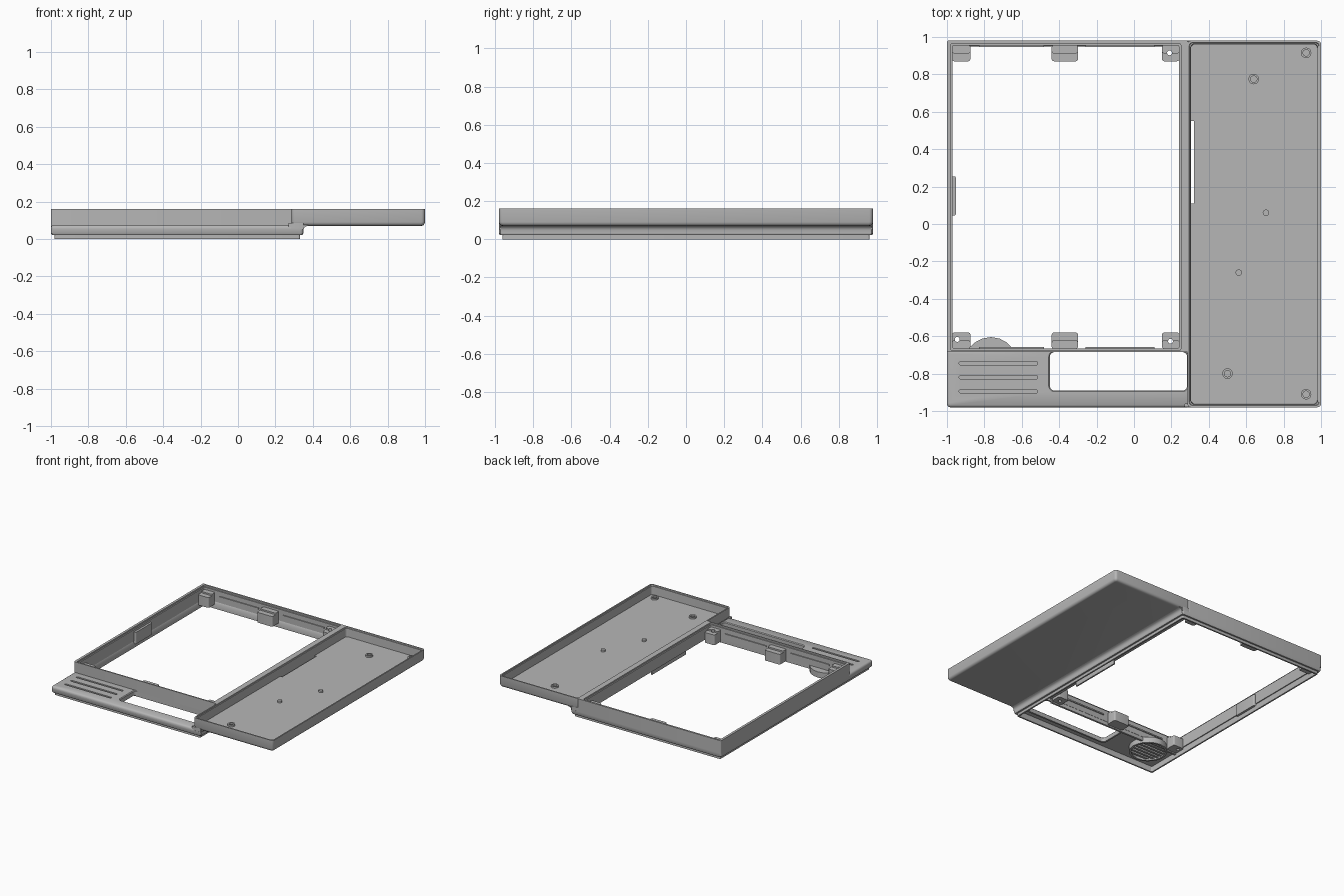
import bpy, bmesh, math

if "Cube" in bpy.data.objects:
    bpy.data.objects.remove(bpy.data.objects["Cube"], do_unlink=True)

grey = bpy.data.materials.new("plain_grey")
grey.use_nodes = True
grey.diffuse_color = (0.47, 0.47, 0.47, 1)
bsdf = next(n for n in grey.node_tree.nodes if n.type == 'BSDF_PRINCIPLED')
bsdf.inputs["Base Color"].default_value = grey.diffuse_color
parts = []


def rounded(rect, inset, r, seg=6):
    """Corner-rounded rectangle outline, counter-clockwise."""
    x0, x1, y0, y1 = rect
    x0, x1, y0, y1 = x0 + inset, x1 - inset, y0 + inset, y1 - inset
    r = max(r, 0.002)
    pts = []
    for k, (cx, cy) in enumerate([(x1 - r, y1 - r), (x0 + r, y1 - r),
                                  (x0 + r, y0 + r), (x1 - r, y0 + r)]):
        for i in range(seg):
            a = (k + i / (seg - 1) * 0.98 + 0.01) * math.pi / 2
            pts.append((cx + r * math.cos(a), cy + r * math.sin(a)))
    return pts


def finish(name, bm):
    bmesh.ops.recalc_face_normals(bm, faces=bm.faces)
    me = bpy.data.meshes.new(name)
    bm.to_mesh(me)
    bm.free()
    me.materials.append(grey)
    ob = bpy.data.objects.new(name, me)
    bpy.context.collection.objects.link(ob)
    parts.append(ob)
    return ob


def loft(name, rows, ring=False):
    """Join outlines (rect, inset, radius, z); a ring closes on itself, else ends are capped."""
    bm = bmesh.new()
    loops = [[bm.verts.new((x, y, z)) for x, y in rounded(rect, d, r)]
             for rect, d, r, z in rows]
    pairs = list(zip(loops, loops[1:]))
    if ring:
        pairs.append((loops[-1], loops[0]))
    else:
        bm.faces.new(loops[0])
        bm.faces.new(loops[-1])
    for a, b in pairs:
        for i in range(len(a)):
            j = (i + 1) % len(a)
            bm.faces.new((a[i], a[j], b[j], b[i]))
    return finish(name, bm)


def block(name, rect, z0, z1, r=0.002):
    return loft(name, [(rect, 0, r, z0), (rect, 0, r, z1)])


def disc(cx, cy, r):
    return (cx - r, cx + r, cy - r, cy + r)


def cut(ob, rect, z0, z1, r=0.002):
    """Carve a rounded prism out of a part."""
    cutter = block("cutter", rect, z0, z1, r)
    cutter.hide_render = True
    parts.remove(cutter)
    mod = ob.modifiers.new("cut", 'BOOLEAN')
    mod.operation = 'DIFFERENCE'
    mod.solver = 'EXACT'
    mod.object = cutter
    bpy.context.view_layer.update()
    dg = bpy.context.evaluated_depsgraph_get()
    me = bpy.data.meshes.new_from_object(ob.evaluated_get(dg))
    ob.modifiers.clear()
    ob.data = me
    bpy.data.objects.remove(cutter, do_unlink=True)


# Side tray: rounded underside, stepped rim, recessed floor
T = (0.285, 1, -0.98, 0.98)
tray = loft("side_tray", [
    (T, 0.02, 0.01, 0.07), (T, 0.01, 0.015, 0.0725), (T, 0.003, 0.02, 0.08),
    (T, 0, 0.02, 0.09), (T, 0, 0.02, 0.16), (T, 0.01, 0.018, 0.16),
    (T, 0.012, 0.018, 0.152), (T, 0.018, 0.018, 0.152), (T, 0.02, 0.018, 0.085)])
cut(tray, (0.304, 0.322, 0.11, 0.55), 0.05, 0.1)

# Screw bosses and locating pins on the tray floor
for cx, cy in [(0.64, 0.775), (0.92, 0.915), (0.92, -0.91), (0.5, -0.8)]:
    c = disc(cx, cy, 0.028)
    loft("screw_boss", [(c, 0, 0.028, 0.084), (c, 0, 0.028, 0.098),
                        (c, 0.011, 0.017, 0.098), (c, 0.011, 0.017, 0.084)], ring=True)
for cx, cy in [(0.705, 0.06), (0.56, -0.26)]:
    block("locating_pin", disc(cx, cy, 0.017), 0.084, 0.1, 0.017)

# Walls around the large window
outer, inner = (-1, 0.29, -0.685, 0.98), (-0.97, 0.24, -0.665, 0.955)
loft("window_frame", [
    (outer, 0, 0.008, 0.055), (outer, 0, 0.008, 0.16), (inner, -0.01, 0.008, 0.16),
    (inner, -0.01, 0.008, 0.148), (inner, 0, 0.008, 0.148), (inner, 0, 0.008, 0.055)], ring=True)
block("window_front_wall", (-0.97, 0.24, -0.683, -0.667), 0.025, 0.06)
block("divider_skirt", (0.25, 0.262, -0.36, 0.08), 0.02, 0.06)

# Lower skirt with its inset locating lip
B = (-1, 0.35, -0.98, 0.98)
loft("lower_skirt", [
    (B, 0.018, 0.01, 0), (B, 0.018, 0.01, 0.022), (B, 0.005, 0.015, 0.022),
    (B, 0, 0.018, 0.03), (B, 0, 0.018, 0.056), (B, 0.022, 0.01, 0.056),
    (B, 0.03, 0.01, 0.04), (B, 0.03, 0.01, 0)], ring=True)

# Cove joining the skirt to the tray underside
bm = bmesh.new()
profile = [(0.33, 0.03), (0.35, 0.03), (0.35, 0.048), (0.354, 0.06),
           (0.362, 0.067), (0.378, 0.071), (0.378, 0.08), (0.33, 0.08)]
ends = [[bm.verts.new((x, y, z)) for x, z in profile] for y in (-0.972, 0.972)]
for e in ends:
    bm.faces.new(e)
for i in range(len(profile)):
    j = (i + 1) % len(profile)
    bm.faces.new((ends[0][i], ends[0][j], ends[1][j], ends[1][i]))
finish("tray_cove", bm)
for y in (-0.97, 0.97):
    block("cove_end", (0.27, 0.35, y - 0.009, y + 0.009), 0.05, 0.085)

# Front shelf with rounded edge, opening and grip grooves
S, hole = (-1, 0.3, -0.98, -0.67), (-0.45, 0.284, -0.89, -0.685)
shelf = loft("front_shelf", [
    (S, 0, 0.018, 0.05), (S, 0, 0.018, 0.06), (S, 0.004, 0.016, 0.069),
    (S, 0.012, 0.012, 0.074), (hole, -0.006, 0.03, 0.074), (hole, 0, 0.025, 0.068),
    (hole, 0, 0.025, 0.05)], ring=True)
for y in (-0.745, -0.82, -0.895):
    cut(shelf, (-0.935, -0.515, y - 0.008, y + 0.008), 0.062, 0.09, 0.007)
loft("opening_rim", [(hole, 0, 0.025, 0.055), (hole, -0.014, 0.035, 0.055),
                     (hole, -0.014, 0.035, 0.035), (hole, 0, 0.025, 0.035)], ring=True)

# Round grille cup under the shelf
cx, cy, R = -0.765, -0.748, 0.143
D = disc(cx, cy, R)
loft("grille_cup", [(D, 0, R, 0.055), (D, 0, R, 0.008), (D, 0.016, R - 0.016, 0.008),
                    (D, 0.016, R - 0.016, 0.04)])
for i in range(-3, 4):
    y = i * 0.034
    half = math.sqrt(0.13 ** 2 - y * y)
    block("grille_bar", (cx - half, cx + half, cy + y - 0.009, cy + y + 0.009), 0.018, 0.042)

# Stepped clips along the window's front and back walls
pin_holes = {(2, 1): (0.19, 0.915), (0, -1): (-0.945, -0.617), (2, -1): (0.195, -0.627)}
for side in (1, -1):
    wall = 0.957 if side > 0 else -0.667
    for k, (x0, x1) in enumerate([(-0.972, -0.875), (-0.44, -0.3), (0.15, 0.242)]):
        for name, depth, top in (("clip_foot", 0.087, 0.118), ("clip_step", 0.045, 0.13)):
            ys = sorted((wall, wall - side * depth))
            clip = block(name, (x0, x1, *ys), 0.035, top, 0.012)
            if (k, side) in pin_holes:
                cut(clip, disc(*pin_holes[k, side], 0.013), 0, 0.2, 0.013)
    for x0, x1 in [(-0.83, -0.48), (-0.26, 0.11)]:
        ys = sorted((wall, wall - side * 0.01))
        block("wall_rail", (x0, x1, *ys), 0.1, 0.11)
block("side_clip", (-0.985, -0.952, 0.045, 0.255), 0.035, 0.13, 0.01)

# Smooth the rounded edges, keep the rest crisp
bpy.ops.object.select_all(action='DESELECT')
for ob in parts:
    ob.select_set(True)
bpy.context.view_layer.objects.active = parts[0]
bpy.ops.object.shade_smooth_by_angle(angle=math.radians(35))
